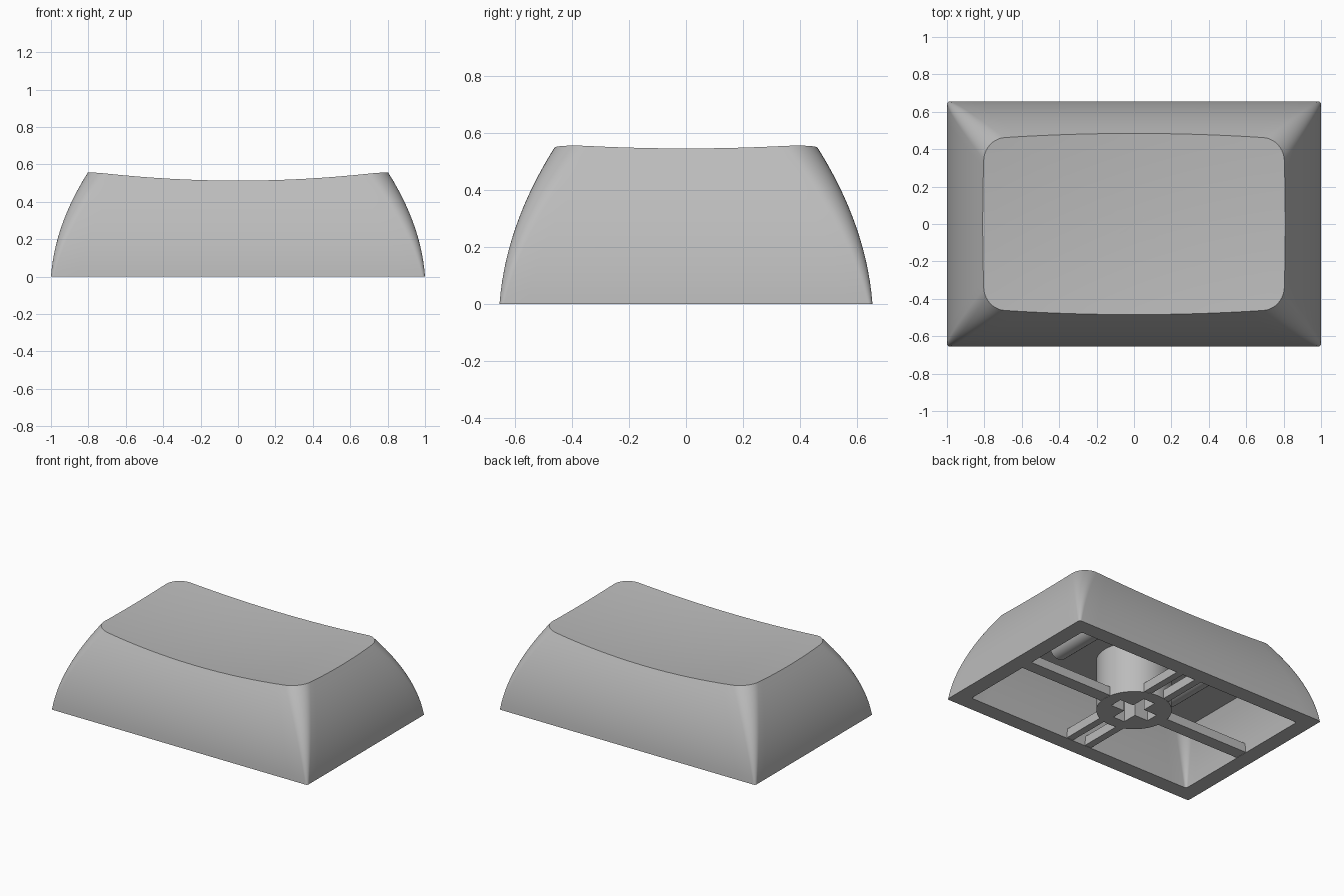
import bpy, bmesh, math
from mathutils import Matrix

old = bpy.data.objects.get("Cube")
if old:
    bpy.data.objects.remove(old, do_unlink=True)

WALL, CEILING = 0.11, 0.36

grey = bpy.data.materials.new("light grey plastic")
grey.use_nodes = True
grey.diffuse_color = (0.5, 0.5, 0.5, 1)
grey.node_tree.nodes["Principled BSDF"].inputs["Base Color"].default_value = (0.5, 0.5, 0.5, 1)


def add_object(name, bm):
    bmesh.ops.recalc_face_normals(bm, faces=bm.faces)
    mesh = bpy.data.meshes.new(name)
    bm.to_mesh(mesh)
    bm.free()
    mesh.materials.append(grey)
    obj = bpy.data.objects.new(name, mesh)
    bpy.context.collection.objects.link(obj)
    return obj


def smooth(obj):
    bpy.ops.object.select_all(action='DESELECT')
    obj.select_set(True)
    bpy.context.view_layer.objects.active = obj
    bpy.ops.object.shade_smooth_by_angle(angle=math.radians(30))


def box(name, x0, x1, y0, y1, z0, z1):
    bm = bmesh.new()
    bmesh.ops.create_cube(bm, size=1)
    bmesh.ops.scale(bm, vec=(x1 - x0, y1 - y0, z1 - z0), verts=bm.verts)
    bmesh.ops.translate(bm, vec=((x0 + x1) / 2, (y0 + y1) / 2, (z0 + z1) / 2), verts=bm.verts)
    return add_object(name, bm)


def cylinder(name, radius, depth, matrix, segments=48):
    bm = bmesh.new()
    bmesh.ops.create_cone(bm, cap_ends=True, segments=segments, radius1=radius,
                          radius2=radius, depth=depth, matrix=matrix)
    obj = add_object(name, bm)
    smooth(obj)
    return obj


# Spherical dish of the top
def dish(x, y):
    return 0.494 + 0.08 * (x * x + y * y)


# Each outline point is a corner quadrant, an arc angle and a blend to the next corner
CORNERS = [(1, 1), (-1, 1), (-1, -1), (1, -1)]
params = []
for q in range(4):
    params += [(q, i / 10, 0) for i in range(11)]
    params += [(q, 1, i / 16) for i in range(1, 16)]


def outline(param, z, inset=0):
    q, arc, blend = param
    shrink = 0.075 * z + 0.503 * z * z + inset
    r = 0.015 + 0.18 * z
    hx, hy = 1 - shrink, 0.655 - shrink

    def corner(k, a):
        sx, sy = CORNERS[k % 4]
        ang = (k + a) * math.pi / 2
        return sx * (hx - r) + r * math.cos(ang), sy * (hy - r) + r * math.sin(ang)

    (ax, ay), (bx, by) = corner(q, arc), corner(q + 1, 0)
    return ax + (bx - ax) * blend, ay + (by - ay) * blend


def top_point(param):
    z = 0.53
    for _ in range(15):
        x, y = outline(param, z)
        z = dish(x, y)
    return x, y, z


# Cap shell: ceiling, inner walls, rim, curved outer walls and dished top
bm = bmesh.new()
tops = [top_point(p) for p in params]
rings = []
for i in range(6, -1, -1):
    z = CEILING * i / 6
    rings.append([bm.verts.new((*outline(p, z, WALL), z)) for p in params])
for i in range(15):
    rings.append([bm.verts.new((*outline(p, t[2] * i / 14), t[2] * i / 14))
                  for p, t in zip(params, tops)])
for i in range(11, 0, -1):
    s = i / 12
    rings.append([bm.verts.new((x * s, y * s, dish(x * s, y * s))) for x, y, _ in tops])
count = len(params)
for a, b in zip(rings, rings[1:]):
    for k in range(count):
        n = (k + 1) % count
        bm.faces.new((a[k], a[n], b[n], b[k]))
centre = bm.verts.new((0, 0, dish(0, 0)))
for k in range(count):
    bm.faces.new((rings[-1][k], rings[-1][(k + 1) % count], centre))
bm.faces.new(rings[0])
smooth(add_object("cap_shell", bm))

# Stem with a cross-shaped socket
stem = cylinder("stem", 0.24, CEILING + 0.01, Matrix.Translation((0, 0, CEILING / 2 + 0.005)))
cutters = [box("socket_cutter_x", -0.15, 0.15, -0.045, 0.045, -0.1, 0.28),
           box("socket_cutter_y", -0.045, 0.045, -0.15, 0.15, -0.1, 0.28)]
for c in cutters:
    mod = stem.modifiers.new("socket", 'BOOLEAN')
    mod.operation, mod.solver, mod.object = 'DIFFERENCE', 'EXACT', c
    c.hide_render = True
bpy.context.view_layer.update()
graph = bpy.context.evaluated_depsgraph_get()
cut_mesh = bpy.data.meshes.new_from_object(stem.evaluated_get(graph))
stem.modifiers.clear()
stem.data = cut_mesh
for c in cutters:
    bpy.data.objects.remove(c, do_unlink=True)
smooth(stem)

# Support ribs from stem to walls, and rounded bars under the ceiling
for sx, side in ((1, "left"), (-1, "right")):
    xs = sorted((sx * 0.22, sx * 0.89))
    box(side + "_rib", *xs, -0.045, 0.045, 0.002, 0.065)
    xs = sorted((sx * 0.05, sx * 0.1))
    box("front_rib_" + side, *xs, -0.555, -0.2, 0.002, 0.065)
    box("back_rib_" + side, *xs, 0.2, 0.555, 0.002, 0.065)
    turn = Matrix.Translation((sx * 0.46, 0, CEILING)) @ Matrix.Rotation(math.pi / 2, 4, 'X')
    cylinder("ceiling_bar_" + side, 0.07, 0.4, turn, 24)
